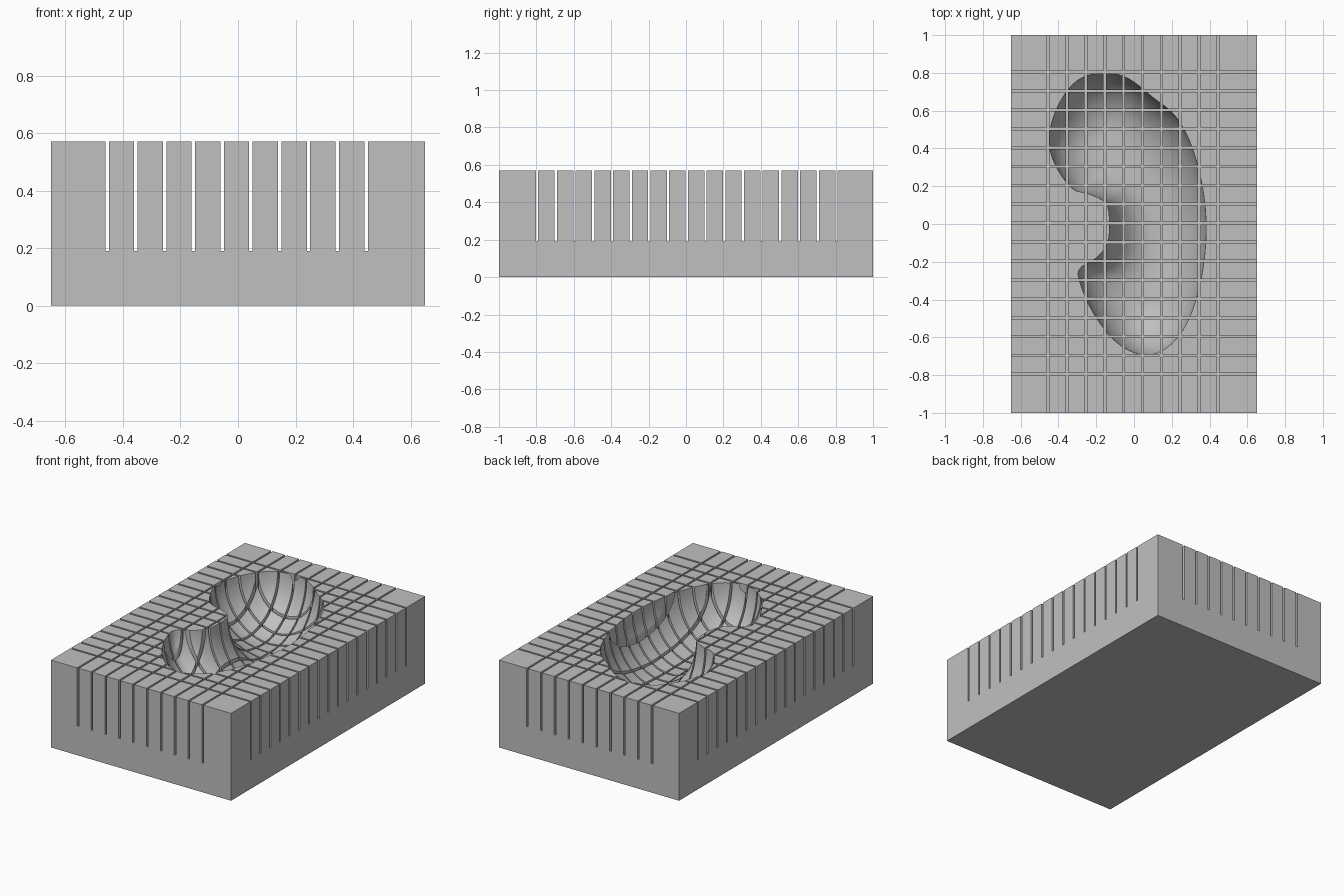
import bpy, bmesh, math
from mathutils import Vector

if "Cube" in bpy.data.objects:
    bpy.data.objects.remove(bpy.data.objects["Cube"], do_unlink=True)

HALF_X, HALF_Y, TOP, SLOT_Z = 0.65, 1.0, 0.57, 0.19
SLOT = 0.006                                   # half slot width
SLOTS_X = [-0.455 + 0.1 * k for k in range(10)]
SLOTS_Y = [-0.796 + 0.1 * k for k in range(17)]
DEPTH = 0.33

grey = bpy.data.materials.new("light grey")
grey.use_nodes = True
grey.diffuse_color = (0.53, 0.53, 0.53, 1)
grey.node_tree.nodes["Principled BSDF"].inputs["Base Color"].default_value = grey.diffuse_color


def make_object(name, bm):
    mesh = bpy.data.meshes.new(name)
    bm.to_mesh(mesh)
    bm.free()
    obj = bpy.data.objects.new(name, mesh)
    bpy.context.collection.objects.link(obj)
    mesh.materials.append(grey)
    return obj


def smooth_loop(pts, steps):
    """Closed Catmull-Rom curve through the points."""
    out, n = [], len(pts)
    for i in range(n):
        a, b, c, d = (Vector(pts[(i + k) % n]) for k in (-1, 0, 1, 2))
        for j in range(steps):
            t = j / steps
            out.append(0.5 * (2 * b + (c - a) * t + (2 * a - 5 * b + 4 * c - d) * t ** 2
                              + (3 * b - a - 3 * c + d) * t ** 3))
    return out


def nearest(p, path):
    """Closest point to p on an open path."""
    best = None
    for a, b in zip(path, path[1:]):
        t = max(0, min(1, (p - a).dot(b - a) / (b - a).length_squared))
        q = a.lerp(b, t)
        if best is None or (p - q).length < (p - best).length:
            best = q
    return best


# Block: low slab, top split along the slot edges, pillars raised between them
bm = bmesh.new()
bmesh.ops.create_cube(bm, size=1)
for v in bm.verts:
    v.co = (v.co.x * 2 * HALF_X, v.co.y * 2 * HALF_Y, (v.co.z + 0.5) * SLOT_Z)
for axis, slots in (((1, 0, 0), SLOTS_X), ((0, 1, 0), SLOTS_Y)):
    for s in slots:
        for edge in (s - SLOT, s + SLOT):
            bmesh.ops.bisect_plane(bm, geom=bm.verts[:] + bm.edges[:] + bm.faces[:],
                                   plane_co=Vector(axis) * edge, plane_no=axis)


def is_pillar(f):
    c = f.calc_center_median()
    return (f.normal.z > 0.9 and min(abs(c.x - s) for s in SLOTS_X) > SLOT
            and min(abs(c.y - s) for s in SLOTS_Y) > SLOT)


bm.normal_update()
pillars = [f for f in bm.faces if is_pillar(f)]
raised = bmesh.ops.extrude_face_region(bm, geom=pillars)["geom"]
bmesh.ops.delete(bm, geom=[f for f in pillars if f.is_valid], context="FACES_ONLY")
for v in raised:
    if isinstance(v, bmesh.types.BMVert):
        v.co.z = TOP
bmesh.ops.dissolve_limit(bm, angle_limit=0.01, verts=bm.verts[:], edges=bm.edges[:])
bmesh.ops.recalc_face_normals(bm, faces=bm.faces[:])
block = make_object("slotted_block", bm)

# Kidney-shaped hollow: rings of the outline shrinking towards a bent spine
outline = smooth_loop([
    (-0.16, 0.8), (-0.03, 0.77), (0.1, 0.67), (0.22, 0.57), (0.31, 0.4), (0.37, 0.15),
    (0.38, -0.1), (0.34, -0.36), (0.26, -0.56), (0.15, -0.67), (0.03, -0.69),
    (-0.1, -0.62), (-0.21, -0.48), (-0.28, -0.33), (-0.29, -0.24), (-0.2, -0.18),
    (-0.14, -0.1), (-0.13, 0.02), (-0.15, 0.11), (-0.24, 0.16), (-0.33, 0.19),
    (-0.42, 0.32), (-0.45, 0.46), (-0.4, 0.63), (-0.3, 0.76)], 4)
spine = [Vector(p) for p in ((-0.13, 0.48), (-0.01, 0.33), (0.08, 0.18), (0.12, 0),
                             (0.1, -0.2), (0.05, -0.4))]
bm = bmesh.new()
rings = []
levels = [(1, TOP + 0.1)]
for k in range(15):
    a = k / 15 * math.pi / 2
    levels.append((math.cos(a), TOP - DEPTH * math.sin(a)))
for scale, z in levels:
    ring = []
    for p in outline:
        q = nearest(p, spine)
        xy = q + (p - q) * scale
        ring.append(bm.verts.new((xy.x, xy.y, z)))
    rings.append(ring)
n = len(outline)
for upper, lower in zip(rings, rings[1:]):
    for i in range(n):
        j = (i + 1) % n
        bm.faces.new((upper[i], upper[j], lower[j], lower[i]))
bm.faces.new(rings[0])
bm.faces.new(rings[-1])
bmesh.ops.recalc_face_normals(bm, faces=bm.faces[:])
hollow = make_object("hollow_cutter", bm)
hollow.hide_render = True

# Cut the hollow and keep the block edges crisp
mod = block.modifiers.new("hollow", "BOOLEAN")
mod.operation = "DIFFERENCE"
mod.solver = "EXACT"
mod.object = hollow
bpy.ops.object.select_all(action="DESELECT")
block.select_set(True)
bpy.context.view_layer.objects.active = block
bpy.ops.object.modifier_apply(modifier=mod.name)
bpy.data.objects.remove(hollow, do_unlink=True)
bpy.ops.object.shade_smooth_by_angle(angle=math.radians(30))
